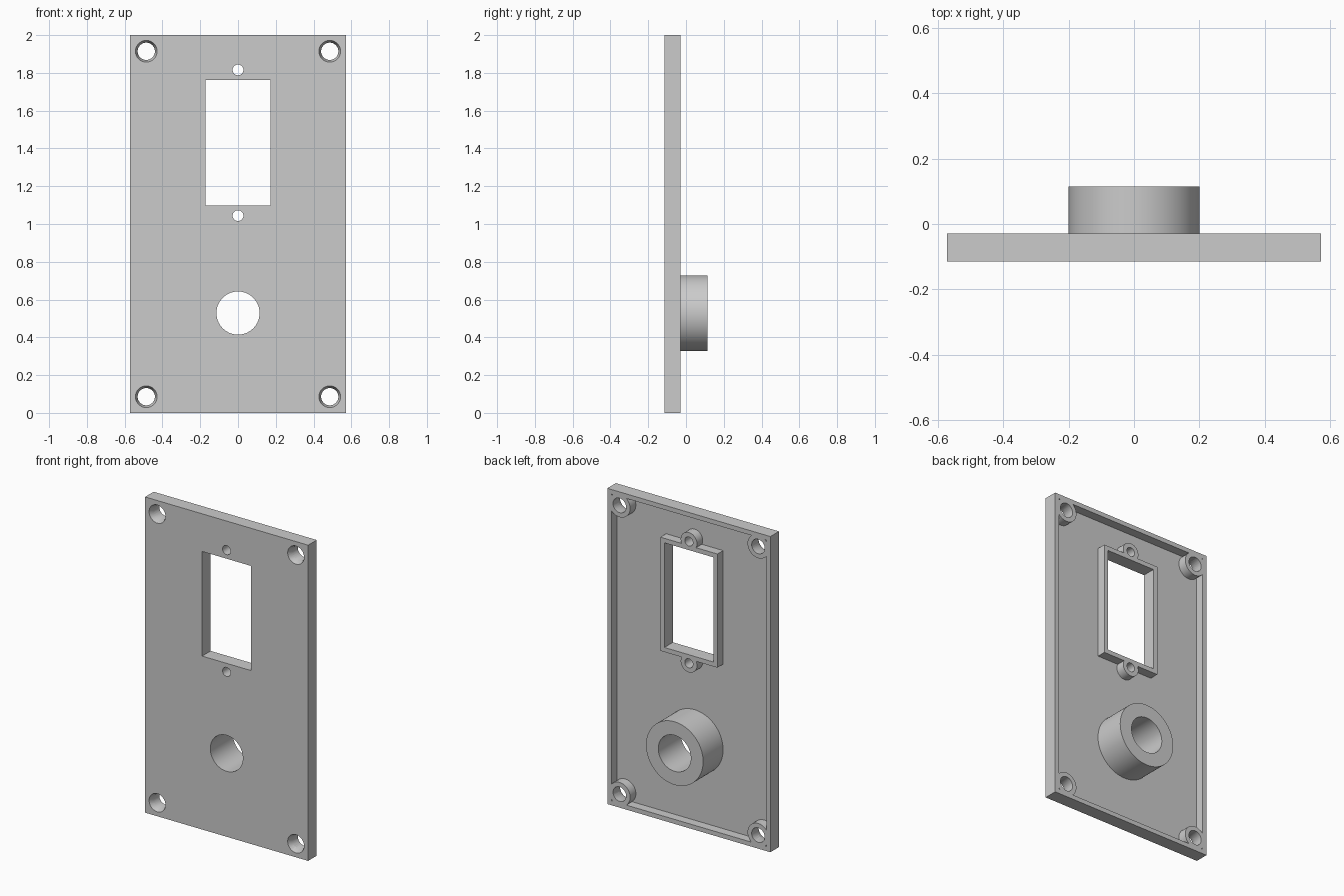
import bpy, bmesh, math
from mathutils import Matrix, Vector

if "Cube" in bpy.data.objects:
    bpy.data.objects.remove(bpy.data.objects["Cube"], do_unlink=True)

# Dimensions in millimetres, scaled to scene units
S = 1 / 35
WIDTH, HEIGHT, THICK, FLOOR, RIM = 40, 70, 3, 1, 1
FRONT = -4          # y of the front face
BACK = FRONT + THICK
LIP = 1             # how far cutters overshoot a surface

grey = bpy.data.materials.new("plain grey")
grey.use_nodes = True
GREY = (0.6, 0.6, 0.6, 1)
grey.diffuse_color = GREY
grey.node_tree.nodes["Principled BSDF"].inputs["Base Color"].default_value = GREY


def make(name, bm):
    mesh = bpy.data.meshes.new(name)
    bmesh.ops.recalc_face_normals(bm, faces=bm.faces)
    bmesh.ops.scale(bm, vec=(S, S, S), verts=bm.verts)
    bm.to_mesh(mesh)
    bm.free()
    mesh.materials.append(grey)
    obj = bpy.data.objects.new(name, mesh)
    bpy.context.collection.objects.link(obj)
    return obj


def box(name, w, h, z, y0, y1):
    """Block centred on x = 0 and height z, running from y0 to y1."""
    bm = bmesh.new()
    place = Matrix.Translation((0, (y0 + y1) / 2, z)) @ Matrix.Diagonal((w, y1 - y0, h, 1))
    bmesh.ops.create_cube(bm, size=1, matrix=place)
    return make(name, bm)


def tube(name, x, z, y0, y1, r0, r1=None, sides=64):
    """Cylinder or cone along y, radius r0 at y0 and r1 at y1."""
    bm = bmesh.new()
    place = Matrix.Translation((x, (y0 + y1) / 2, z)) @ Matrix.Rotation(-math.pi / 2, 4, "X")
    bmesh.ops.create_cone(bm, cap_ends=True, segments=sides, radius1=r0,
                          radius2=r0 if r1 is None else r1, depth=y1 - y0, matrix=place)
    return make(name, bm)


def combine(target, tool, operation):
    mod = target.modifiers.new(operation, "BOOLEAN")
    mod.operation = operation
    mod.solver = "EXACT"
    mod.object = tool
    with bpy.context.temp_override(object=target, active_object=target):
        bpy.ops.object.modifier_apply(modifier=mod.name)
    bpy.data.objects.remove(tool, do_unlink=True)


# Plate with a raised rim around the back
panel = box("face_plate", WIDTH, HEIGHT, HEIGHT / 2, FRONT, BACK)
recess = box("recess", WIDTH - 2 * RIM, HEIGHT - 2 * RIM, HEIGHT / 2, FRONT + FLOOR, BACK + LIP)
combine(panel, recess, "DIFFERENCE")

corners = [(x, z) for x in (-17, 17) for z in (3, HEIGHT - 3)]
WINDOW_Z, WINDOW_W, WINDOW_H = 50.05, 12, 23.2
small_holes = [WINDOW_Z - 13.5, WINDOW_Z + 13.5]
SHAFT_Z = 18.5
INSIDE = FRONT + FLOOR / 2

# Raised parts on the back: window frame, screw bosses, shaft collar
combine(panel, box("window_frame", WINDOW_W + 2, WINDOW_H + 2, WINDOW_Z, INSIDE, BACK), "UNION")
for z in small_holes:
    combine(panel, tube("small_boss", 0, z, INSIDE, BACK, 2), "UNION")
for x, z in corners:
    combine(panel, tube("corner_boss", x, z, INSIDE, BACK, 2.6), "UNION")
combine(panel, tube("shaft_collar", 0, SHAFT_Z, INSIDE, 4, 7, sides=96), "UNION")

# Openings through the plate
combine(panel, box("window", WINDOW_W, WINDOW_H, WINDOW_Z, FRONT - LIP, BACK + LIP), "DIFFERENCE")
combine(panel, tube("shaft_hole", 0, SHAFT_Z, FRONT - LIP, 4 + LIP, 4), "DIFFERENCE")
for z in small_holes:
    combine(panel, tube("small_hole", 0, z, FRONT - LIP, BACK + LIP, 1, sides=32), "DIFFERENCE")
for x, z in corners:
    combine(panel, tube("screw_hole", x, z, FRONT - LIP, BACK + LIP, 1.6, sides=48), "DIFFERENCE")
    # Tapered countersink on the front face
    combine(panel, tube("countersink", x, z, FRONT - LIP, FRONT + 1.2, 2.4, 1.55, sides=48), "DIFFERENCE")

# Smooth the round walls and keep the edges crisp
bpy.ops.object.select_all(action="DESELECT")
panel.select_set(True)
bpy.context.view_layer.objects.active = panel
bpy.ops.object.shade_smooth_by_angle(angle=math.radians(30))
